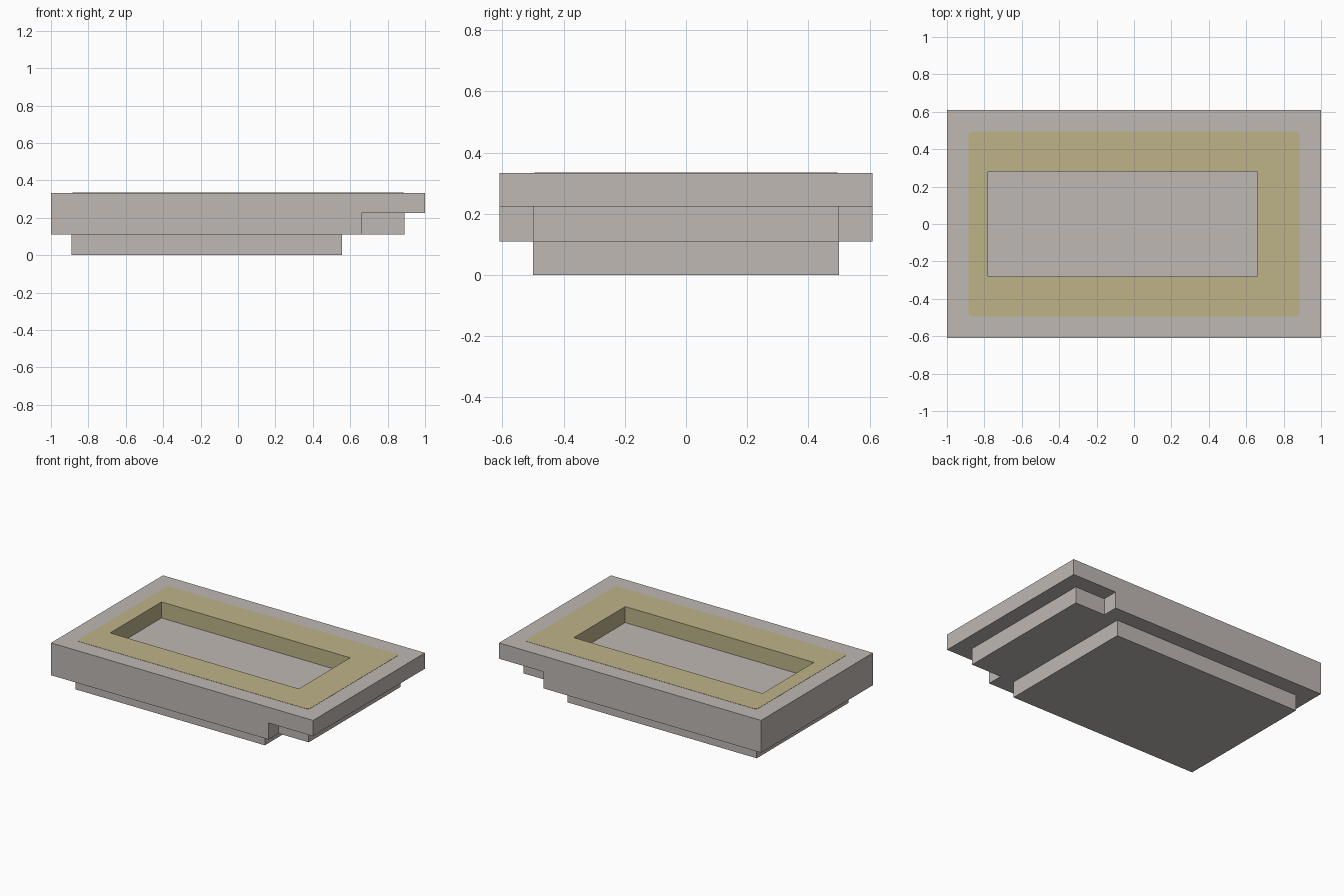
import bpy, bmesh, math

cube = bpy.data.objects.get("Cube")
if cube:
    bpy.data.objects.remove(cube, do_unlink=True)


def material(name, rgb):
    mat = bpy.data.materials.new(name)
    mat.use_nodes = True
    mat.diffuse_color = (*rgb, 1)
    mat.node_tree.nodes["Principled BSDF"].inputs["Base Color"].default_value = (*rgb, 1)
    return mat


GREY = material("warm grey", (0.52, 0.48, 0.45))
YELLOW = material("muted yellow", (0.51, 0.45, 0.25))

Z_STEP, Z_MID, Z_TOP = 0.11, 0.224, 0.333
BAND = 0.0015


def rect(x0, x1, y):
    return [(x0, -y), (x1, -y), (x1, y), (x0, y)]


def rounded_rect(x, y, r, steps=4):
    points = []
    for i, (sx, sy) in enumerate([(1, 1), (-1, 1), (-1, -1), (1, -1)]):
        for k in range(steps + 1):
            a = math.pi / 2 * (i + k / steps)
            points.append((sx * (x - r) + r * math.cos(a), sy * (y - r) + r * math.sin(a)))
    return points


def prism(name, outline, z0, z1, mats=(GREY,)):
    """Extrude a flat outline upward into a solid."""
    bm = bmesh.new()
    base = bm.faces.new([bm.verts.new((x, y, z0)) for x, y in outline])
    top = bmesh.ops.extrude_face_region(bm, geom=[base])["geom"]
    bmesh.ops.translate(bm, vec=(0, 0, z1 - z0),
                        verts=[v for v in top if isinstance(v, bmesh.types.BMVert)])
    bmesh.ops.recalc_face_normals(bm, faces=bm.faces)
    mesh = bpy.data.meshes.new(name)
    bm.to_mesh(mesh)
    bm.free()
    for mat in mats:
        mesh.materials.append(mat)
    obj = bpy.data.objects.new(name, mesh)
    bpy.context.collection.objects.link(obj)
    return obj


def combine(target, tool, operation):
    """Apply a boolean and discard the helper."""
    tool.hide_render = True
    mod = target.modifiers.new(operation.title(), 'BOOLEAN')
    mod.operation, mod.object, mod.solver = operation, tool, 'EXACT'
    bpy.context.view_layer.objects.active = target
    bpy.ops.object.modifier_apply(modifier=mod.name)
    bpy.data.objects.remove(tool, do_unlink=True)


# Stepped body: wide upper slab, notched middle tier, narrower foot
body = prism("stepped_body", rect(-1, 1, 0.61), Z_MID, Z_TOP, (GREY, YELLOW))
tier_outline = [(-1, -0.61), (0.66, -0.61), (0.66, -0.5), (0.89, -0.5),
                (0.89, 0.5), (0.66, 0.5), (0.66, 0.61), (-1, 0.61)]
combine(body, prism("middle_tier", tier_outline, Z_STEP, Z_MID), 'UNION')
combine(body, prism("foot", rect(-0.89, 0.555, 0.5), 0, Z_STEP), 'UNION')

# Rectangular pocket with yellow walls and a grey floor
pocket = rect(-0.78, 0.66, 0.28)
combine(body, prism("pocket_cutter", pocket, Z_MID, 1), 'DIFFERENCE')
for face in body.data.polygons:
    c = face.center
    inside = -0.79 < c.x < 0.665 and abs(c.y) < 0.29
    wall = abs(face.normal.z) < 0.1 and c.z > Z_MID + 0.01
    face.material_index = 1 if inside and wall else 0

# Thin painted band around the pocket
band = prism("painted_band", rounded_rect(0.885, 0.495, 0.025), Z_TOP, Z_TOP + BAND, (YELLOW,))
combine(band, prism("band_cutter", pocket, Z_MID, 1, (YELLOW,)), 'DIFFERENCE')
